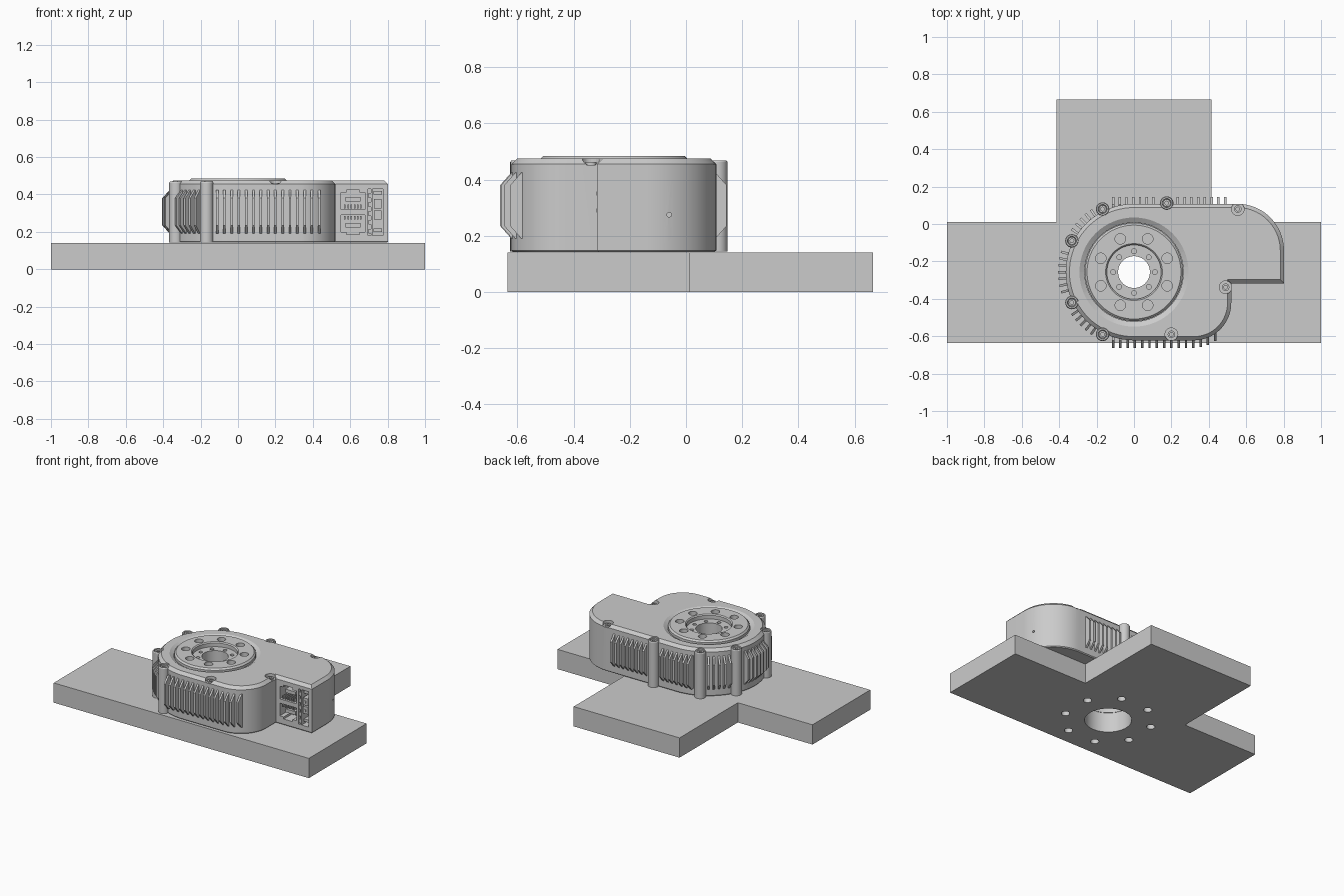
import bpy, bmesh
from math import sin, cos, pi, radians
from mathutils import Matrix, Vector

if "Cube" in bpy.data.objects:
    bpy.data.objects.remove(bpy.data.objects["Cube"])

AXIS = Vector((0, -0.257, 0))      # centre of the rotating disc


def material(name, c):
    m = bpy.data.materials.new(name)
    m.use_nodes = True
    m.diffuse_color = (c, c, c, 1)
    m.node_tree.nodes["Principled BSDF"].inputs["Base Color"].default_value = (c, c, c, 1)
    return m


GREY = material("light grey metal", 0.6)


def finish(name, bm, smooth=True):
    bmesh.ops.recalc_face_normals(bm, faces=bm.faces)
    me = bpy.data.meshes.new(name)
    bm.to_mesh(me)
    bm.free()
    me.materials.append(GREY)
    ob = bpy.data.objects.new(name, me)
    bpy.context.collection.objects.link(ob)
    if smooth:
        shade(ob)
    return ob


def shade(ob):
    bpy.ops.object.select_all(action='DESELECT')
    ob.select_set(True)
    bpy.context.view_layer.objects.active = ob
    bpy.ops.object.shade_smooth_by_angle(angle=radians(25))


def prism(bm, pts, vec):
    """Closed solid: an outline of 3D points swept along a vector."""
    low = [bm.verts.new(p) for p in pts]
    high = [bm.verts.new(Vector(p) + Vector(vec)) for p in pts]
    bm.faces.new(low[::-1])
    bm.faces.new(high)
    for i in range(len(pts)):
        j = (i + 1) % len(pts)
        bm.faces.new([low[i], low[j], high[j], high[i]])


def box(bm, x0, x1, y0, y1, z0, z1):
    prism(bm, [(x0, y0, z0), (x1, y0, z0), (x1, y1, z0), (x0, y1, z0)], (0, 0, z1 - z0))


def disc(bm, x, y, r, z0, z1, n=24):
    prism(bm, [(x + r * cos(2 * pi * i / n), y + r * sin(2 * pi * i / n), z0) for i in range(n)],
          (0, 0, z1 - z0))


def lathe(bm, prof, centre, n=64):
    """Revolve a closed (radius, height) outline about a vertical axis."""
    rings = [[bm.verts.new((centre[0] + r * cos(2 * pi * i / n), centre[1] + r * sin(2 * pi * i / n), z))
              for r, z in prof] for i in range(n)]
    k = len(prof)
    for i in range(n):
        a, b = rings[i], rings[(i + 1) % n]
        for j in range(k):
            if prof[j][0] + prof[(j + 1) % k][0] > 0:
                bm.faces.new([a[j], b[j], b[(j + 1) % k], a[(j + 1) % k]])
    bmesh.ops.remove_doubles(bm, verts=bm.verts, dist=1e-5)


def arc(cx, cy, r, a0, a1, n):
    return [(cx + r * cos(radians(a0 + (a1 - a0) * i / n)),
             cy + r * sin(radians(a0 + (a1 - a0) * i / n))) for i in range(n + 1)]


def ring_points(r, n=8):
    return [(AXIS.x + r * cos(2 * pi * (i + .5) / n), AXIS.y + r * sin(2 * pi * (i + .5) / n))
            for i in range(n)]


def cut(ob, bm):
    """Subtract a solid; if one solver empties the mesh, try the other."""
    cutter = finish("cutter", bm, False)
    bpy.context.view_layer.objects.active = ob
    for solver in ('EXACT', 'MANIFOLD'):
        before = ob.data.copy()
        mod = ob.modifiers.new("cut", 'BOOLEAN')
        mod.operation, mod.solver, mod.object = 'DIFFERENCE', solver, cutter
        bpy.ops.object.modifier_apply(modifier=mod.name)
        if len(ob.data.polygons) > 4:
            break
        ob.data = before
    bpy.data.objects.remove(cutter)
    shade(ob)


# T-shaped base plate with a central bore and a ring of bolt holes
bm = bmesh.new()
W, S, Y0, Y1, Y2 = 1, .415, -.635, .012, .665
prism(bm, [(x, y, 0) for x, y in [(-W, Y0), (W, Y0), (W, Y1), (S, Y1), (S, Y2), (-S, Y2), (-S, Y1), (-W, Y1)]],
      (0, 0, .14))
plate = finish("base_plate", bm, False)
bm = bmesh.new()
disc(bm, AXIS.x, AXIS.y, .15, -.1, .3, 64)
for x, y in ring_points(.285):
    disc(bm, x, y, .027, -.1, .3)
cut(plate, bm)


# Housing body: stacked outlines, inset at the rims for the chamfers
def housing_outline(d):
    """Wall outline moved inwards by d."""
    pts = arc(0, AXIS.y, .365 - d, 90, 270, 40) + arc(.32, -.422, .2 - d, 270, 360, 16)
    pts += [(.52 - d, -.317 + d), (.802 - d, -.317 + d)]
    return pts + arc(.552, -.142, .25 - d, 0, 90, 20)


bm = bmesh.new()
loops = [[bm.verts.new((x, y, z)) for x, y in housing_outline(d)]
         for d, z in ((.006, .142), (0, .148), (0, .455), (.02, .475))]
bm.faces.new(loops[0][::-1])
bm.faces.new(loops[-1])
for a, b in zip(loops, loops[1:]):
    for i in range(len(a)):
        j = (i + 1) % len(a)
        bm.faces.new([a[i], a[j], b[j], b[i]])
housing = finish("housing", bm)

# Disc seat, then through bore
bm = bmesh.new()
lathe(bm, [(0, .40), (.264, .40), (.264, .458), (.295, .477), (.295, .55), (0, .55)], AXIS)
cut(housing, bm)
bm = bmesh.new()
disc(bm, AXIS.x, AXIS.y, .15, 0, .6, 64)
cut(housing, bm)

# Screw counterbores
outer = [(-.168, .08), (-.332, -.09), (-.332, -.42), (-.168, -.59), (.175, .112)]
inner = [(.2, -.59), (.49, -.338), (.555, .08)]
bm = bmesh.new()
for x, y in outer + inner:
    disc(bm, x, y, .034, .452, .6)
cut(housing, bm)

# Connector pockets and side pinhole
PORT_Y = -.317
for x0, x1, z0, z1 in [(.55, .68, .32, .41), (.58, .65, .40, .425), (.55, .68, .20, .29),
                       (.58, .65, .185, .21), (.695, .712, .18, .43), (.72, .775, .18, .43)]:
    bm = bmesh.new()
    box(bm, x0, x1, PORT_Y - .05, PORT_Y + .09, z0, z1)
    cut(housing, bm)
bm = bmesh.new()
bmesh.ops.create_cone(bm, cap_ends=True, segments=16, radius1=.008, radius2=.008, depth=.06,
                      matrix=Matrix.Translation((.8, -.06, .275)) @ Matrix.Rotation(pi / 2, 4, 'Y'))
cut(housing, bm)

# Jack contacts and latches
bm = bmesh.new()
for z0, z1 in ((.325, .345), (.265, .285)):
    for i in range(6):
        x = .568 + i * .017
        box(bm, x, x + .008, PORT_Y + .005, PORT_Y + .089, z0, z1)
for z in (.375, .235):
    box(bm, .575, .655, PORT_Y + .025, PORT_Y + .089, z - .012, z + .012)
finish("jack_contacts", bm, False)

# Power terminal block and indicator strip
bm = bmesh.new()
for z in (.265, .325):
    box(bm, .728, .768, PORT_Y + .004, PORT_Y + .089, z, z + .05)
    box(bm, .742, .754, PORT_Y - .002, PORT_Y + .02, z + .018, z + .032)
for z in (.2, .4):
    box(bm, .725, .77, PORT_Y + .02, PORT_Y + .089, z, z + .018)
for i in range(5):
    box(bm, .697, .71, PORT_Y + .004, PORT_Y + .089, .19 + i * .048, .215 + i * .048)
finish("terminal_block", bm, False)

# Rotating output disc
bm = bmesh.new()
lathe(bm, [(.085, .19), (.152, .19), (.152, .402), (.262, .402), (.262, .474), (.251, .485),
           (.152, .485), (.145, .478), (.145, .452), (.085, .452)], AXIS)
rotor = finish("output_disc", bm)
bm = bmesh.new()
for x, y in ring_points(.192):
    disc(bm, x, y, .028, .425, .6)
for i in range(8):
    a = i * pi / 4
    disc(bm, AXIS.x + .112 * cos(a), AXIS.y + .112 * sin(a), .013, .42, .6, 16)
cut(rotor, bm)

# Screw bosses down the walls
for i, (x, y) in enumerate(outer):
    bm = bmesh.new()
    lathe(bm, [(0, .144), (.036, .144), (.036, .462), (.032, .468), (.024, .468), (.022, .453), (0, .453)],
          (x, y), 24)
    finish(f"screw_boss_{i + 1}", bm)

# Screw heads with a socket
for i, (x, y) in enumerate(outer + inner):
    bm = bmesh.new()
    lathe(bm, [(0, .44), (.02, .44), (.02, .462), (.01, .462), (.01, .452), (0, .452)], (x, y), 18)
    finish(f"screw_{i + 1}", bm)


# Cooling fins
def fin(bm, x, y, angle):
    d = Vector((cos(angle), sin(angle), 0))
    side = Vector((-d.y, d.x, 0)) * .013
    prof = [(-.03, .19), (0, .19), (.04, .235), (.04, .38), (0, .425), (-.03, .425)]
    prism(bm, [Vector((x, y, z)) + d * r - side / 2 for r, z in prof], side)


bm = bmesh.new()
for i in range(15):
    x = -.112 + i * .039
    drop = 0 if x < .32 else .2 - (.04 - (x - .32) ** 2) ** .5
    fin(bm, x, -.622 + drop, -pi / 2)
finish("front_fins", bm, False)

bm = bmesh.new()
for x0, count in ((-.112, 7), (.235, 8)):
    for i in range(count):
        fin(bm, x0 + i * .036, .105, pi / 2)
finish("back_fins", bm, False)

bm = bmesh.new()
for mid in (135, 180, 225):
    half = 3 if mid == 180 else 2
    for i in range(-half, half + 1):
        a = radians(mid + i * 5.2)
        fin(bm, .365 * cos(a), AXIS.y + .365 * sin(a), a)
finish("side_fins", bm, False)
